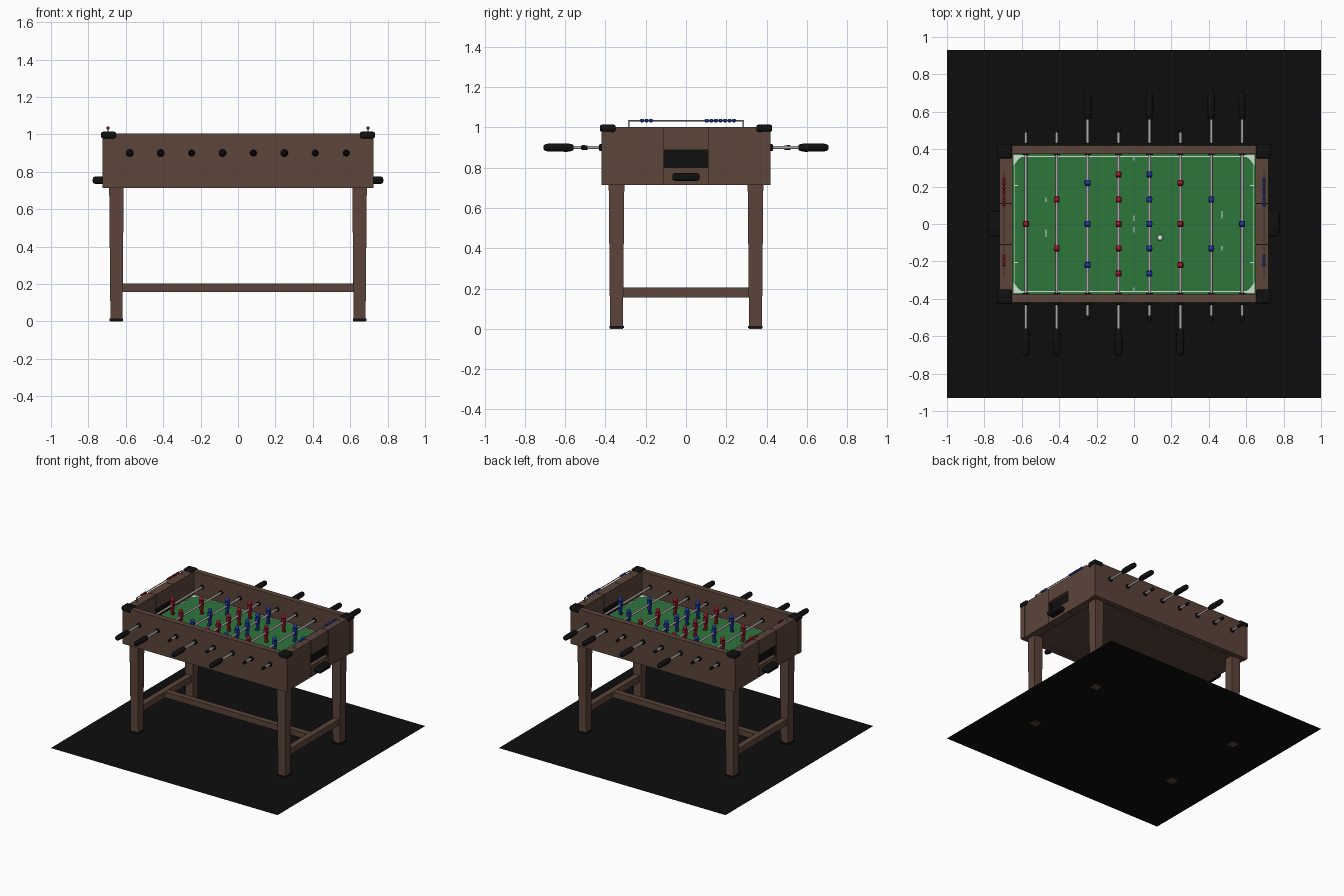
import bpy, bmesh
from math import radians
from mathutils import Matrix, Vector

if "Cube" in bpy.data.objects:
    bpy.data.objects.remove(bpy.data.objects["Cube"])


def material(name, r, g, b):
    m = bpy.data.materials.new(name)
    m.use_nodes = True
    m.diffuse_color = (r, g, b, 1)
    m.node_tree.nodes["Principled BSDF"].inputs["Base Color"].default_value = (r, g, b, 1)
    return m


WOOD = material("brown wood", 0.107, 0.058, 0.042)
BLACK = material("black plastic", 0.005, 0.005, 0.005)
MAT = material("black floor", 0.004, 0.004, 0.004)
GREEN = material("pitch green", 0.027, 0.18, 0.045)
WHITE = material("white", 0.7, 0.75, 0.68)
STEEL = material("steel", 0.42, 0.42, 0.42)
RED = material("red", 0.33, 0.01, 0.025)
BLUE = material("blue", 0.014, 0.045, 0.36)


def finish(name, bm, mat, smooth=False):
    bmesh.ops.recalc_face_normals(bm, faces=bm.faces)
    mesh = bpy.data.meshes.new(name)
    bm.to_mesh(mesh)
    bm.free()
    mesh.materials.append(mat)
    ob = bpy.data.objects.new(name, mesh)
    bpy.context.collection.objects.link(ob)
    if smooth:
        bpy.ops.object.select_all(action="DESELECT")
        ob.select_set(True)
        bpy.context.view_layer.objects.active = ob
        bpy.ops.object.shade_smooth_by_angle(angle=radians(40))
    return ob


def add_box(bm, lo, hi, taper=1.0):
    """Box between two corners; taper scales the bottom face about its centre."""
    lo, hi = Vector(lo), Vector(hi)
    mid, size = (lo + hi) / 2, hi - lo
    for v in bmesh.ops.create_cube(bm, size=1)["verts"]:
        k = taper if v.co.z < 0 else 1
        v.co = mid + Vector((v.co.x * size.x * k, v.co.y * size.y * k, v.co.z * size.z))


def box(name, lo, hi, mat, bevel=0.0, taper=1.0):
    bm = bmesh.new()
    add_box(bm, lo, hi, taper)
    if bevel:
        bmesh.ops.bevel(bm, geom=bm.edges[:], offset=bevel, segments=3, profile=0.5, affect="EDGES")
    return finish(name, bm, mat, bool(bevel))


def add_turned(bm, profile, x, z, sign=1, sides=16):
    """Solid turned about a line along y; profile holds (y, radius) pairs."""
    last = None
    for y, r in profile:
        c = Matrix.Translation((x, y * sign, z)) @ Matrix.Rotation(radians(90), 4, "X")
        ring = bmesh.ops.create_circle(bm, segments=sides, radius=r, matrix=c)["verts"]
        if last:
            for i in range(sides):
                j = (i + 1) % sides
                bm.faces.new((last[i], last[j], ring[j], ring[i]))
        else:
            bm.faces.new(ring)
        last = ring
    bm.faces.new(last)


def turned(name, profile, x, z, mat, sign=1, sides=16):
    bm = bmesh.new()
    add_turned(bm, profile, x, z, sign, sides)
    return finish(name, bm, mat, True)


# floor sheet
bm = bmesh.new()
bmesh.ops.create_grid(bm, x_segments=1, y_segments=1, size=1, matrix=Matrix.Diagonal((1, 0.93, 1, 1)))
bmesh.ops.translate(bm, verts=bm.verts, vec=(0, 0, 0.002))
finish("floor_sheet", bm, MAT)

# legs, feet and the H-shaped stretcher
for sx in (-1, 1):
    for sy in (-1, 1):
        cx, cy = 0.65 * sx, 0.345 * sy
        box("leg", (cx - 0.039, cy - 0.039, 0), (cx + 0.039, cy + 0.039, 0.74), WOOD, taper=0.82)
        box("foot", (cx - 0.036, cy - 0.036, 0.003), (cx + 0.036, cy + 0.036, 0.014), BLACK)
    box("end_stretcher", (0.65 * sx - 0.022, -0.32, 0.155), (0.65 * sx + 0.022, 0.32, 0.205), WOOD)
box("long_stretcher", (-0.63, -0.022, 0.157), (0.63, 0.022, 0.203), WOOD)

# cabinet
FIELD = 0.82
for s in (-1, 1):
    name = "back" if s > 0 else "front"
    box(name + "_wall", (-0.725, min(0.375 * s, 0.42 * s), 0.713), (0.725, max(0.375 * s, 0.42 * s), 1.005), WOOD)
box("cabinet_bottom", (-0.715, -0.376, 0.72), (0.715, 0.376, 0.735), WOOD)


def end_box(name, s, x0, x1, y0, y1, z0, z1, mat, bevel=0.0):
    box(name, (min(x0 * s, x1 * s), y0, z0), (max(x0 * s, x1 * s), y1, z1), mat, bevel)


for s in (-1, 1):
    for t in (-1, 1):
        y0, y1 = sorted((0.112 * t, 0.376 * t))
        end_box("end_wall_side", s, 0.65, 0.72, y0, y1, 0.713, 1.003, WOOD)
        y0, y1 = sorted((0.35 * t, 0.427 * t))
        end_box("corner_cap", s, 0.652, 0.732, y0, y1, 0.978, 1.014, BLACK, 0.01)
        y0, y1 = sorted((0.108 * t, 0.112 * t))
        end_box("panel_seam", s, 0.651, 0.717, y0, y1, 0.715, 1.001, BLACK)
    end_box("goal_header", s, 0.65, 0.72, -0.108, 0.108, 0.888, 1.003, WOOD)
    end_box("goal_sill", s, 0.65, 0.72, -0.108, 0.108, 0.713, 0.802, WOOD)
    end_box("goal_recess", s, 0.665, 0.69, -0.11, 0.11, 0.8, 0.89, BLACK)
    end_box("ball_cup", s, 0.70, 0.777, -0.068, 0.068, 0.735, 0.774, BLACK, 0.014)

# pitch and its painted lines
box("pitch", (-0.651, -0.376, FIELD - 0.02), (0.651, 0.376, FIELD), GREEN)
bm = bmesh.new()


def line(x, y, wx, wy):
    add_box(bm, (x - wx / 2, y - wy / 2, FIELD), (x + wx / 2, y + wy / 2, FIELD + 0.0015))


for s in (-1, 1):
    line(0, 0.362 * s, 1.28, 0.005)
    line(0.64 * s, 0, 0.004, 0.72)
    line(0, 0.35 * s, 0.006, 0.02)
    line(0, 0.03 * s, 0.004, 0.03)
    line(0.47 * s, 0.05 * s, 0.005, 0.04)
    line(0.47 * s, -0.13 * s, 0.005, 0.025)
    for t in (-1, 1):
        line(0.63 * s, 0.205 * t, 0.02, 0.005)
        # corner wedge
        pts = [(0.645, 0.37), (0.585, 0.37), (0.62, 0.345), (0.645, 0.31)]
        bm.faces.new([bm.verts.new((x * s, y * t, FIELD + 0.003)) for x, y in pts])
finish("pitch_lines", bm, WHITE)

# ball
bm = bmesh.new()
bmesh.ops.create_uvsphere(bm, u_segments=16, v_segments=10, radius=0.016,
                          matrix=Matrix.Translation((0.14, -0.075, FIELD + 0.016)))
finish("ball", bm, WHITE, True)


def player(x, y, way, mat):
    """Figure hanging on a rod, facing along +x or -x."""
    bm = bmesh.new()
    add_box(bm, (x - 0.015, y - 0.016, 0.873), (x + 0.015, y + 0.016, 0.932), 0.8)
    add_box(bm, (x - 0.011, y - 0.012, 0.838), (x + 0.011, y + 0.012, 0.875), 0.8)
    add_box(bm, (x - 0.012 + 0.004 * way, y - 0.012, 0.826), (x + 0.012 + 0.004 * way, y + 0.012, 0.845))
    bmesh.ops.bevel(bm, geom=bm.edges[:], offset=0.004, segments=2, profile=0.5, affect="EDGES")
    bmesh.ops.create_uvsphere(bm, u_segments=12, v_segments=8, radius=0.016,
                              matrix=Matrix.Translation((x, y, 0.946)))
    finish("player", bm, mat, True)


# rods: players' y positions and the side that holds the grip
ONE, TWO, THREE = (0,), (-0.13, 0.13), (-0.22, 0, 0.22)
FIVE = (-0.265, -0.13, 0, 0.13, 0.265)
ROWS = [(ONE, RED), (TWO, RED), (THREE, BLUE), (FIVE, RED),
        (FIVE, BLUE), (THREE, RED), (TWO, BLUE), (ONE, BLUE)]
ROD_Z = 0.9
for i, (spots, team) in enumerate(ROWS):
    x = (i - 3.5) * 0.1653
    grip = -1 if team is RED else 1
    turned("rod", [(-0.498, 0.008), (0.565, 0.008)], x, ROD_Z, STEEL, grip, 12)
    turned("grip", [(0.558, 0.012), (0.566, 0.017), (0.59, 0.021), (0.68, 0.02),
                    (0.698, 0.017), (0.707, 0.009)], x, ROD_Z, BLACK, grip)
    turned("rod_end_cap", [(-0.49, 0.011), (-0.515, 0.012), (-0.522, 0.007)], x, ROD_Z, BLACK, grip)
    for s in (-1, 1):
        turned("bearing", [(0.37, 0.018), (0.426, 0.018), (0.432, 0.013)], x, ROD_Z, BLACK, s)
    for y in spots:
        player(x, y, -grip, team)

# score counters on the end walls
for s, team in ((-1, RED), (1, BLUE)):
    x, z = 0.695 * s, 1.034
    turned("score_wire", [(-0.288, 0.0035), (0.288, 0.0035)], x, z, STEEL, 1, 8)
    for y in (-0.285, 0.285):
        box("score_post", (x - 0.0035, y - 0.0035, 1.0), (x + 0.0035, y + 0.0035, z + 0.003), STEEL)
    bm = bmesh.new()
    for y in [-0.218 + 0.0225 * k for k in range(3)] + [0.103 + 0.0225 * k for k in range(7)]:
        add_turned(bm, [(y - 0.01, 0.004), (y - 0.005, 0.0085), (y + 0.005, 0.0085), (y + 0.01, 0.004)], x, z, 1, 12)
    finish("score_beads", bm, team, True)
